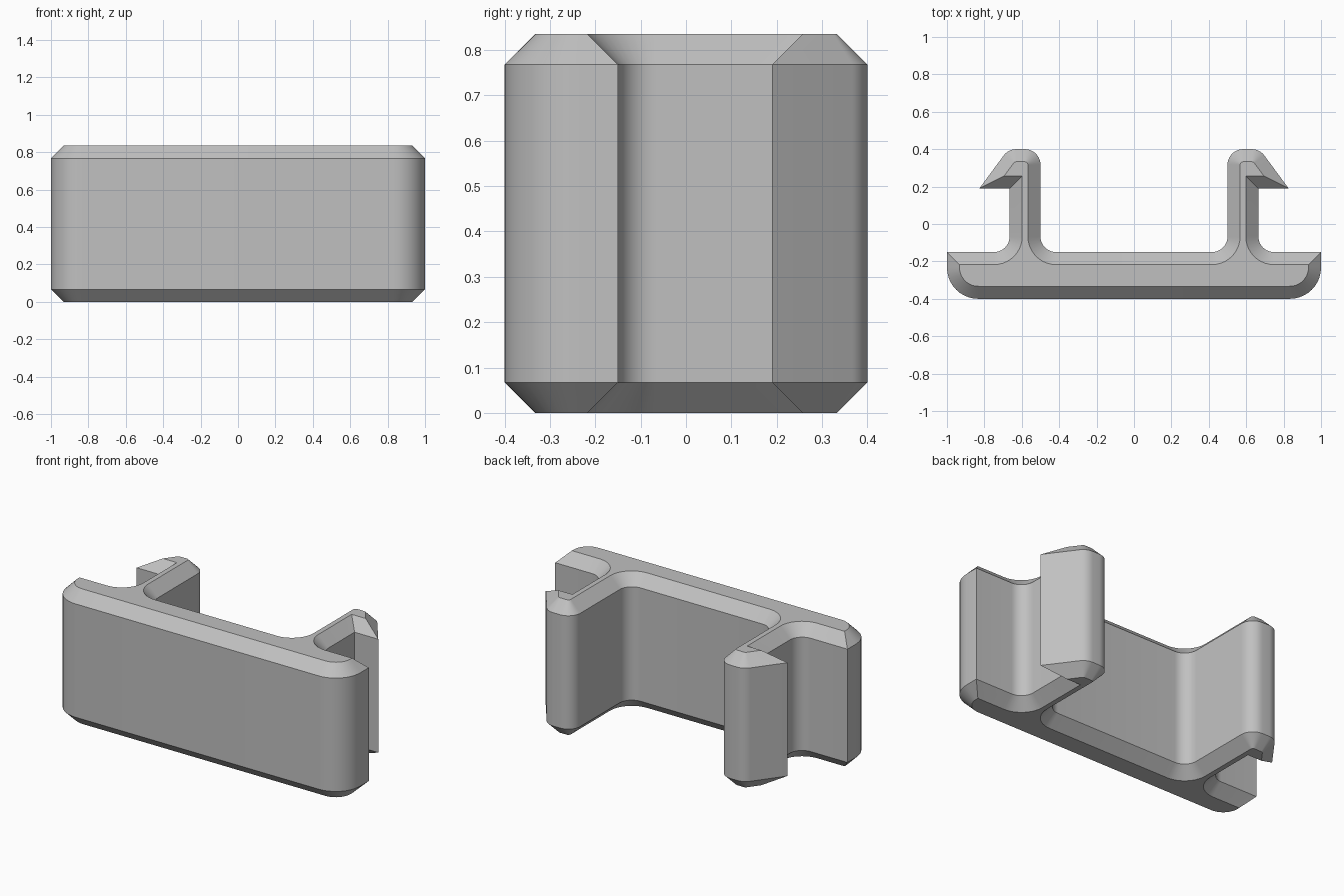
import bpy
import bmesh
import math
from mathutils import Vector

HEIGHT, CHAMFER, FILLET = 0.835, 0.067, 0.083

cube = bpy.data.objects.get("Cube")
if cube:
    bpy.data.objects.remove(cube, do_unlink=True)


def rounded(corners, segments=10):
    """Replace each (x, y, radius) corner of a closed outline with an arc."""
    points = []
    for i, (x, y, radius) in enumerate(corners):
        here = Vector((x, y))
        if not radius:
            points.append(here)
            continue
        to_prev = (Vector(corners[i - 1][:2]) - here).normalized()
        to_next = (Vector(corners[(i + 1) % len(corners)][:2]) - here).normalized()
        half = to_prev.angle(to_next) / 2
        center = here + (to_prev + to_next).normalized() * radius / math.sin(half)
        start = here + to_prev * radius / math.tan(half) - center
        end = here + to_next * radius / math.tan(half) - center
        sweep = math.atan2(start.cross(end), start.dot(end))
        for s in range(segments + 1):
            a = sweep * s / segments
            c, n = math.cos(a), math.sin(a)
            points.append(center + Vector((start.x * c - start.y * n,
                                           start.x * n + start.y * c)))
    return points


def inset(points, distance):
    """Move a counter-clockwise outline inward with mitred corners."""
    result = []
    for i, p in enumerate(points):
        d1 = (p - points[i - 1]).normalized()
        d2 = (points[(i + 1) % len(points)] - p).normalized()
        n1, n2 = Vector((-d1.y, d1.x)), Vector((-d2.y, d2.x))
        result.append(p + (n1 + n2) * distance / (1 + n1.dot(n2)))
    return result


# Half of the clip outline: plate end, arm with hook, arm base
half_outline = [
    (1.0, -0.4, 0.167),
    (1.0, -0.15, 0),
    (0.665, -0.15, FILLET),
    (0.665, 0.19, 0),
    (0.827, 0.19, 0),
    (0.672, 0.4, FILLET),
    (0.5, 0.4, FILLET),
    (0.5, -0.15, FILLET),
]
mirrored = [(-x, y, r) for x, y, r in reversed(half_outline)]
outer = rounded(half_outline + mirrored)
inner = inset(outer, CHAMFER)

# Stack of outlines: chamfered bottom, straight walls, chamfered top
bm = bmesh.new()
levels = [(inner, 0), (outer, CHAMFER), (outer, HEIGHT - CHAMFER), (inner, HEIGHT)]
rings = [[bm.verts.new((p.x, p.y, z)) for p in ring] for ring, z in levels]
count = len(outer)
for low, high in zip(rings, rings[1:]):
    for i in range(count):
        j = (i + 1) % count
        bm.faces.new((low[i], low[j], high[j], high[i]))
bm.faces.new(rings[-1])
bm.faces.new(rings[0][::-1])
mesh = bpy.data.meshes.new("snap_clip")
bm.to_mesh(mesh)
bm.free()

clip = bpy.data.objects.new("snap_clip", mesh)
bpy.context.collection.objects.link(clip)

# Plain grey plastic
grey = bpy.data.materials.new("light_grey")
grey.use_nodes = True
color = (0.53, 0.53, 0.53, 1)
grey.diffuse_color = color
grey.node_tree.nodes["Principled BSDF"].inputs["Base Color"].default_value = color
mesh.materials.append(grey)

# Smooth arcs, crisp chamfers and corners
bpy.context.view_layer.objects.active = clip
clip.select_set(True)
bpy.ops.object.shade_smooth_by_angle(angle=math.radians(25))
